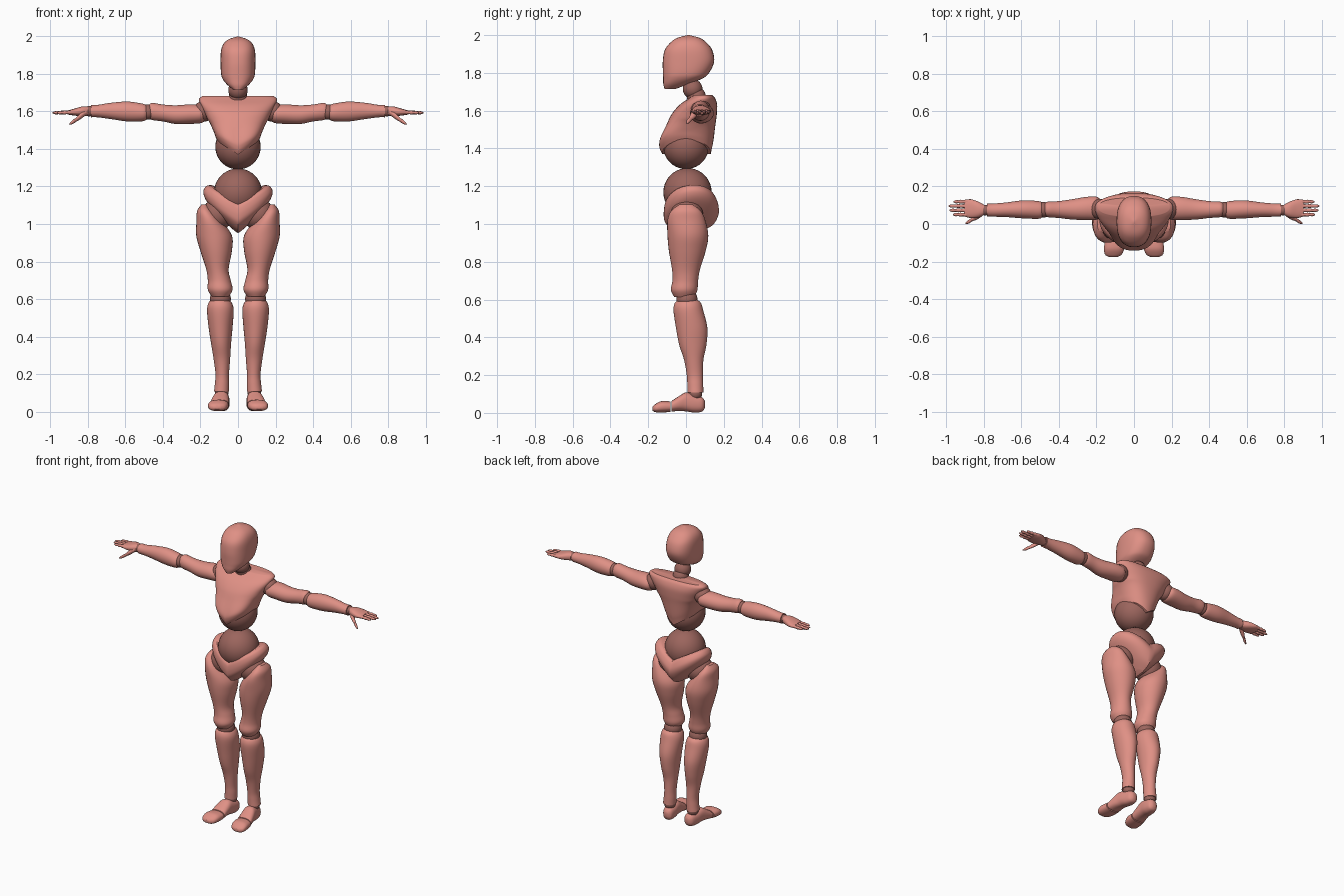
import bpy, bmesh, math
from mathutils import Vector


def material(name, rgb):
    m = bpy.data.materials.new(name)
    m.diffuse_color = (*rgb, 1)
    return m


SKIN = material("light_pink", (0.74, 0.28, 0.235))
JOINT = material("dark_pink", (0.33, 0.13, 0.11))


def finish(name, bm, mat):
    bmesh.ops.recalc_face_normals(bm, faces=bm.faces)
    me = bpy.data.meshes.new(name)
    bm.to_mesh(me)
    bm.free()
    me.materials.append(mat)
    bpy.context.collection.objects.link(bpy.data.objects.new(name, me))


def smooth_sections(secs, steps):
    """Catmull-Rom blend through the cross-sections."""
    out = []
    for i in range(len(secs) - 1):
        p = [secs[max(0, min(len(secs) - 1, i + k))] for k in (-1, 0, 1, 2)]
        for j in range(steps):
            t = j / steps
            row = [0.5 * (2 * b + (c - a) * t + (2 * a - 5 * b + 4 * c - d) * t * t
                          + (3 * b - a - 3 * c + d) * t ** 3) for a, b, c, d in zip(*p)]
            out.append(row)
    return out + [list(secs[-1])]


def loft(name, axis, secs, side=1, power=2.0, sides=32, steps=5, warp=None, mat=SKIN):
    """Rows are (position on axis, two centre coordinates, two radii)."""
    bm = bmesh.new()
    others = [k for k in range(3) if k != axis]

    def vert(t, a, b):
        co = Vector((0, 0, 0))
        co[axis], co[others[0]], co[others[1]] = t, a, b
        if warp:
            co = warp(co)
        co.x *= side
        return bm.verts.new(co)

    rings, rows = [], smooth_sections(secs, steps)
    for t, ca, cb, ra, rb in rows:
        ring = []
        for k in range(sides):
            c, s = math.cos(k * math.tau / sides), math.sin(k * math.tau / sides)
            ring.append(vert(t, ca + max(ra, 0.002) * math.copysign(abs(c) ** (2 / power), c),
                             cb + max(rb, 0.002) * math.copysign(abs(s) ** (2 / power), s)))
        rings.append(ring)
    for r0, r1 in zip(rings, rings[1:]):
        for k in range(sides):
            n = (k + 1) % sides
            bm.faces.new((r0[k], r0[n], r1[n], r1[k]))
    for ring, row in ((rings[0], rows[0]), (rings[-1], rows[-1])):
        c = vert(*row[:3])
        for k in range(sides):
            bm.faces.new((c, ring[k], ring[(k + 1) % sides]))
    finish(name, bm, mat)


def ball(name, centre, r):
    bm = bmesh.new()
    bmesh.ops.create_uvsphere(bm, u_segments=32, v_segments=20, radius=r)
    bmesh.ops.translate(bm, verts=bm.verts, vec=centre)
    finish(name, bm, JOINT)


# Head and neck
loft("head", 2, [
    (1.714, 0, -.085, .022, .028), (1.74, 0, -.055, .055, .065),
    (1.77, 0, -.017, .08, .104), (1.80, 0, 0, .09, .122),
    (1.86, 0, .013, .093, .136), (1.92, 0, .013, .091, .126),
    (1.96, 0, .013, .078, .096), (1.985, 0, .013, .05, .06),
    (2.0, 0, .013, .004, .005)], power=2.4)
ball("neck_ball", (0, .035, 1.715), .052)
ball("neck_base", (0, .055, 1.675), .05)


# Chest, with a lower rim that peaks downward in the middle
def chest_rim(co):
    f = max(0, min(1, (1.56 - co.z) / .19))
    co.z += f * min(abs(co.x), .13) * .65
    return co


loft("chest", 2, [
    (1.37, 0, .003, .108, .128), (1.40, 0, -.001, .12, .138),
    (1.44, 0, .003, .13, .142), (1.52, 0, .025, .15, .13),
    (1.58, 0, .043, .172, .12), (1.63, 0, .065, .197, .1),
    (1.665, 0, .085, .208, .07), (1.682, 0, .09, .19, .05)],
    power=2.4, sides=48, warp=chest_rim)
ball("upper_belly_ball", (0, 0, 1.412), .121)
ball("lower_belly_ball", (0, .008, 1.168), .128)


# Pelvis, with both rims rising toward the hips
def hip_rise(co):
    co.z += abs(co.x) * .6 + (co.y - .03) * .12
    return co


loft("pelvis", 2, [
    (.957, 0, .035, .03, .05), (.98, 0, .035, .09, .105),
    (1.02, 0, .03, .165, .138), (1.06, 0, .028, .185, .146),
    (1.10, 0, .022, .17, .137), (1.12, 0, .018, .145, .122)],
    power=2.1, sides=48, warp=hip_rise)

for s, tag in ((-1, "right"), (1, "left")):
    # Leg
    ball(f"hip_ball_{tag}", (s * .11, .005, 1.05), .085)
    loft(f"thigh_{tag}", 2, [
        (.613, .095, -.01, .045, .052), (.65, .095, -.01, .066, .07),
        (.70, .1, -.004, .061, .068), (.76, .11, 0, .06, .074),
        (.86, .117, .007, .085, .098), (.94, .128, .01, .095, .108),
        (1.02, .155, .002, .066, .1), (1.07, .175, 0, .043, .078),
        (1.103, .18, 0, .016, .035)], s)
    ball(f"knee_ball_{tag}", (s * .094, .005, .6), .056)
    loft(f"shin_{tag}", 2, [
        (.108, .088, .05, .04, .042), (.15, .085, .049, .038, .042),
        (.20, .084, .047, .036, .043), (.28, .086, .041, .044, .051),
        (.36, .09, .036, .053, .072), (.45, .093, .03, .064, .083),
        (.54, .094, .013, .071, .079), (.58, .095, .01, .062, .07),
        (.597, .095, .01, .045, .053)], s)
    ball(f"ankle_ball_{tag}", (s * .086, .05, .103), .036)
    loft(f"foot_{tag}", 1, [
        (.1, .08, .045, .014, .018), (.085, .08, .045, .032, .038),
        (.045, .084, .049, .04, .047), (0, .09, .058, .043, .05),
        (-.035, .095, .05, .047, .04), (-.076, .1, .035, .051, .028)], s, 2.4)
    loft(f"toes_{tag}", 1, [
        (-.082, .101, .033, .052, .028), (-.13, .106, .032, .054, .03),
        (-.163, .11, .025, .044, .021), (-.177, .112, .022, .02, .01)], s, 2.4)

    # Arm
    ball(f"shoulder_ball_{tag}", (s * .185, .08, 1.6), .055)
    loft(f"upper_arm_{tag}", 0, [
        (.172, .083, 1.585, .035, .03), (.195, .084, 1.586, .06, .047),
        (.25, .083, 1.586, .062, .052), (.33, .078, 1.583, .054, .05),
        (.40, .077, 1.592, .045, .045), (.455, .078, 1.6, .042, .046),
        (.474, .078, 1.6, .036, .038)], s)
    ball(f"elbow_ball_{tag}", (s * .482, .076, 1.597), .041)
    loft(f"forearm_{tag}", 0, [
        (.487, .075, 1.595, .038, .038), (.51, .075, 1.595, .047, .047),
        (.59, .078, 1.6, .048, .053), (.68, .076, 1.603, .039, .043),
        (.75, .074, 1.602, .035, .033), (.785, .074, 1.602, .034, .033)], s)
    ball(f"wrist_ball_{tag}", (s * .793, .074, 1.602), .028)

    # Hand
    loft(f"palm_{tag}", 0, [
        (.797, .075, 1.602, .026, .024), (.83, .077, 1.601, .042, .026),
        (.87, .082, 1.597, .05, .019), (.903, .084, 1.595, .044, .012)], s, 2.3)
    for i, tip in enumerate((.965, .985, .99, .962)):
        y, x0 = .05 + .023 * i, .885
        d = (tip - x0) / 6
        loft(f"finger_{i + 1}_{tag}", 0, [
            (x0 + k * d, y, 1.596 - .0005 * k, r, r) for k, r in
            enumerate((.011, .011, .0085, .0105, .0075, .009, .003))],
            s, sides=12, steps=2)
    loft(f"thumb_{tag}", 0, [
        (.81, .055, 1.595, .014, .014), (.84, .038, 1.575, .016, .016),
        (.862, .025, 1.557, .01, .011), (.88, .013, 1.545, .0105, .011),
        (.898, .004, 1.533, .004, .004)], s, sides=12, steps=3)

# Smooth shading with crisp rims
for ob in bpy.context.collection.objects:
    ob.select_set(True)
    bpy.context.view_layer.objects.active = ob
bpy.ops.object.shade_smooth_by_angle(angle=math.radians(40))
